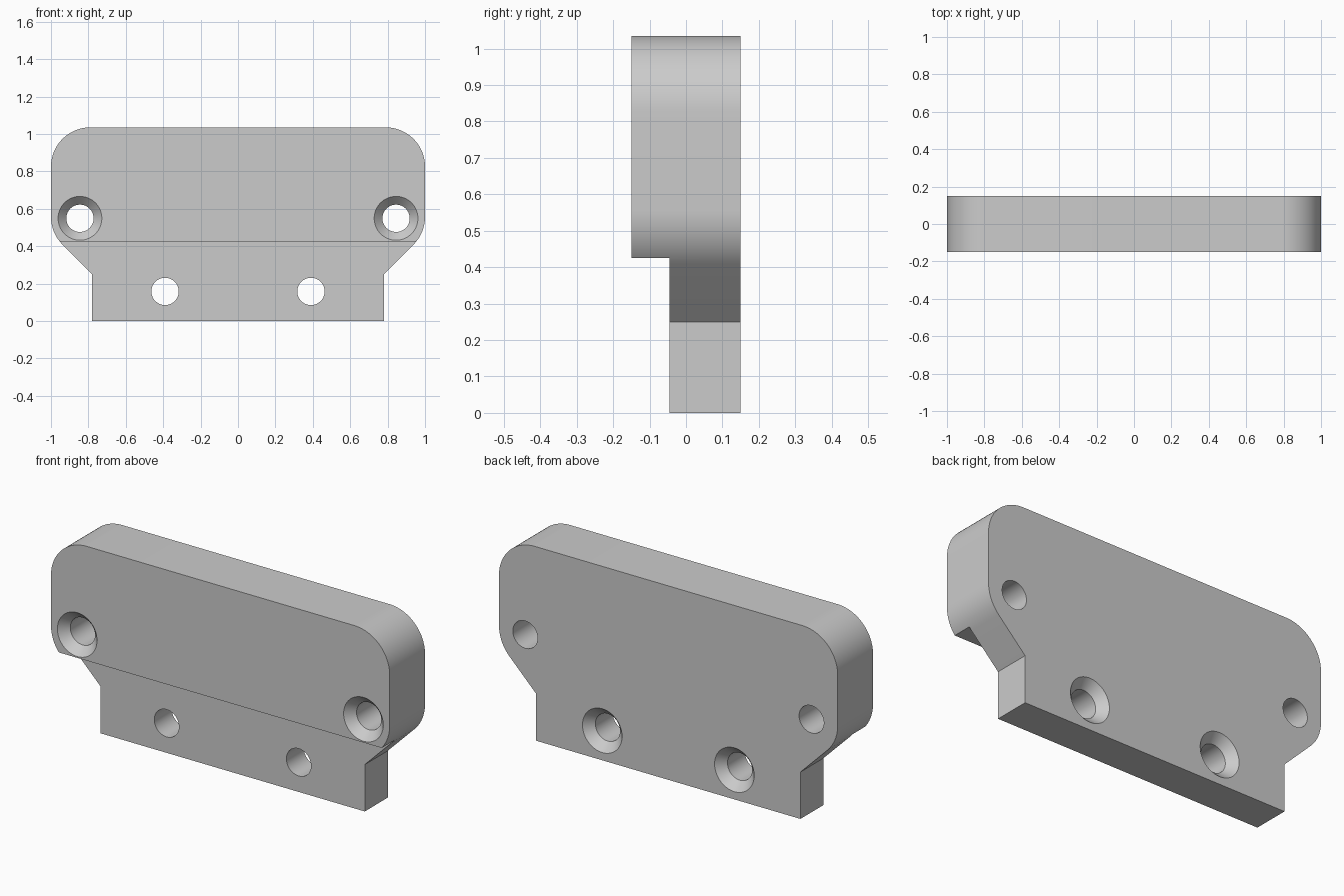
import bpy
import bmesh
from math import cos, sin, pi, radians
from mathutils import Matrix

cube = bpy.data.objects.get("Cube")
if cube:
    bpy.data.objects.remove(cube, do_unlink=True)

FRONT, STEP_Y, BACK = -0.149, -0.045, 0.149
TOP, STEP_Z = 1.035, 0.425
CORNER = 0.21
HOLE_R, SINK_R, SINK_DEPTH = 0.073, 0.117, 0.046

grey = bpy.data.materials.new("light grey")
grey.use_nodes = True
grey.diffuse_color = (0.6, 0.6, 0.6, 1)
grey.node_tree.nodes["Principled BSDF"].inputs["Base Color"].default_value = (0.6, 0.6, 0.6, 1)


def make_object(name, bm):
    bmesh.ops.recalc_face_normals(bm, faces=bm.faces)
    mesh = bpy.data.meshes.new(name)
    bm.to_mesh(mesh)
    bm.free()
    mesh.materials.append(grey)
    obj = bpy.data.objects.new(name, mesh)
    bpy.context.collection.objects.link(obj)
    return obj


def arc(cx, cz, start, end, steps):
    angles = [radians(start + (end - start) * i / steps) for i in range(steps + 1)]
    return [(cx + CORNER * cos(a), cz + CORNER * sin(a)) for a in angles]


def hole_cutter(x, z, sink_side):
    """Round drill with a conical mouth; sink_side is -1 for front, 1 for back."""
    extra = 0.05
    half = BACK
    slope = (SINK_R - HOLE_R) / SINK_DEPTH
    rings = [(-half - extra, HOLE_R), (half - SINK_DEPTH, HOLE_R),
             (half + extra, SINK_R + slope * extra)]
    bm = bmesh.new()
    count = 64
    loops = []
    for depth, r in rings:
        loops.append([bm.verts.new((x + r * cos(2 * pi * i / count), depth * sink_side,
                                    z + r * sin(2 * pi * i / count))) for i in range(count)])
    for a, b in zip(loops, loops[1:]):
        for i in range(count):
            j = (i + 1) % count
            bm.faces.new((a[i], a[j], b[j], b[i]))
    bm.faces.new(loops[0])
    bm.faces.new(loops[-1])
    return make_object("hole_cutter", bm)


# Plate outline: right half from the bottom up, then mirrored
half = [(0.78, 0), (0.78, 0.25)]
half += arc(1 - CORNER, 0.557, -45, 0, 10)
half += arc(1 - CORNER, TOP - CORNER, 0, 90, 20)
outline = half + [(-x, z) for x, z in reversed(half)]

bm = bmesh.new()
face = bm.faces.new([bm.verts.new((x, FRONT, z)) for x, z in outline])
ext = bmesh.ops.extrude_face_region(bm, geom=[face])
moved = [v for v in ext["geom"] if isinstance(v, bmesh.types.BMVert)]
bmesh.ops.translate(bm, verts=moved, vec=(0, BACK - FRONT, 0))
plate = make_object("mounting_plate", bm)

# Step that thins the lower front
bm = bmesh.new()
low, near = -0.2, -0.5
place = Matrix.Translation((0, (near + STEP_Y) / 2, (low + STEP_Z) / 2))
size = Matrix.Diagonal((3, STEP_Y - near, STEP_Z - low, 1))
bmesh.ops.create_cube(bm, size=1, matrix=place @ size)
cutters = [make_object("step_cutter", bm)]

# Upper holes open wide at the front, lower holes at the back
for side in (-1, 1):
    cutters.append(hole_cutter(side * 0.845, 0.549, -1))
    cutters.append(hole_cutter(side * 0.39, 0.158, 1))

for cutter in cutters:
    mod = plate.modifiers.new("cut", 'BOOLEAN')
    mod.operation = 'DIFFERENCE'
    mod.solver = 'EXACT'
    mod.object = cutter
    cutter.hide_render = True

# Bake the cuts and drop the helpers
bpy.context.view_layer.update()
result = bpy.data.meshes.new_from_object(
    plate.evaluated_get(bpy.context.evaluated_depsgraph_get()))
plate.modifiers.clear()
plate.data = result
plate.data.materials.clear()
plate.data.materials.append(grey)
for cutter in cutters:
    bpy.data.objects.remove(cutter, do_unlink=True)

# Smooth rounded corners and bores, sharp elsewhere
bpy.ops.object.select_all(action='DESELECT')
plate.select_set(True)
bpy.context.view_layer.objects.active = plate
bpy.ops.object.shade_smooth_by_angle(angle=radians(25))
